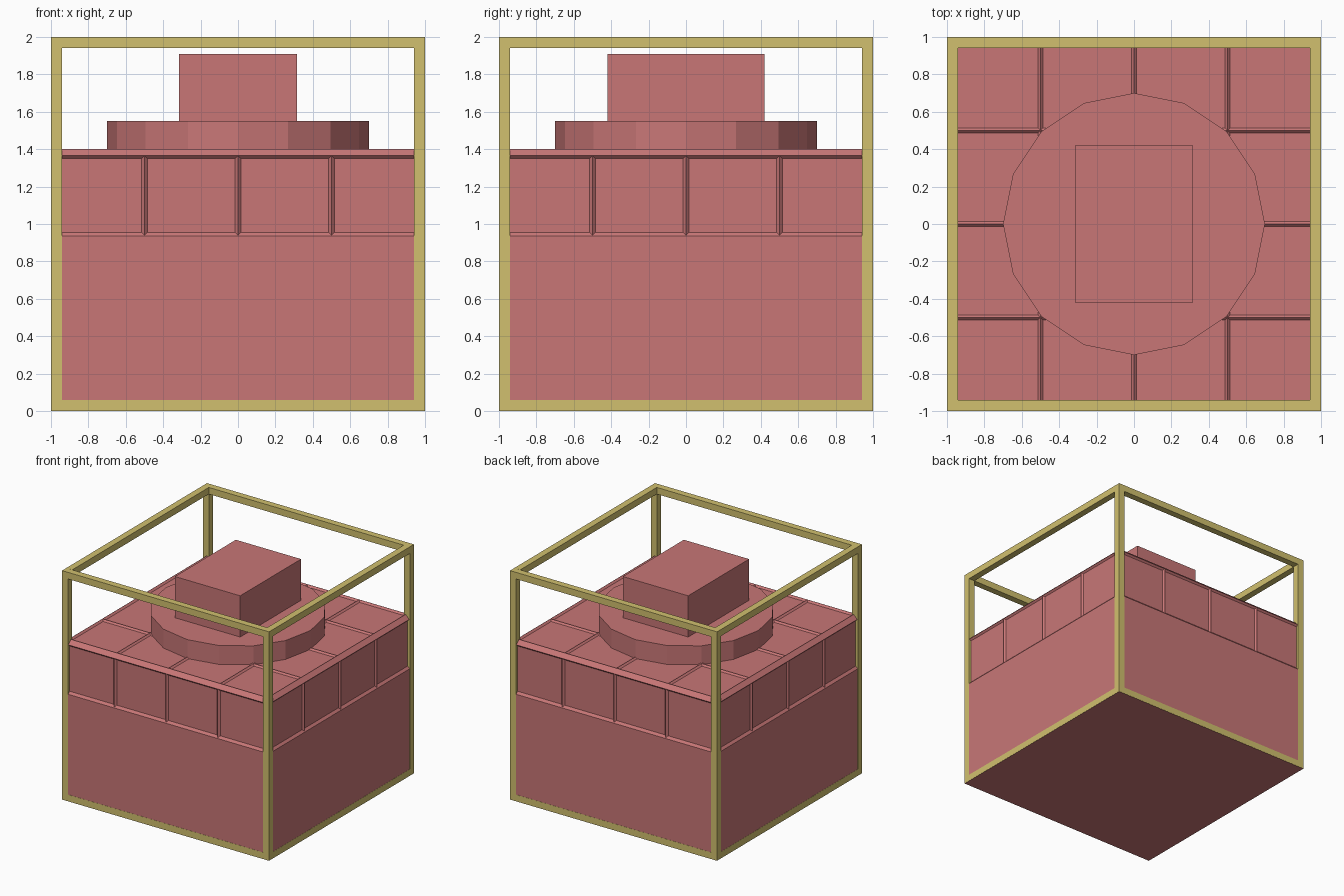
import bpy
import math
from mathutils import Matrix, Vector

if "Cube" in bpy.data.objects:
    bpy.data.objects.remove(bpy.data.objects["Cube"])


def material(name, colour):
    m = bpy.data.materials.new(name)
    m.diffuse_color = (*colour, 1)
    m.use_nodes = True
    m.node_tree.nodes["Principled BSDF"].inputs["Base Color"].default_value = m.diffuse_color
    return m


red = material("dusty_red", (0.58, 0.183, 0.183))
gold = material("pale_gold", (0.64, 0.53, 0.157))


def make(name, verts, faces, mat):
    mesh = bpy.data.meshes.new(name)
    mesh.from_pydata([tuple(v) for v in verts], [], faces)
    mesh.materials.append(mat)
    obj = bpy.data.objects.new(name, mesh)
    bpy.context.collection.objects.link(obj)
    return obj


def loft(name, rings, mat):
    """Skin a stack of equal-sized closed rings and cap both ends."""
    n = len(rings[0])
    verts = [v for ring in rings for v in ring]
    faces = [(k * n + i, k * n + (i + 1) % n, (k + 1) * n + (i + 1) % n, (k + 1) * n + i)
             for k in range(len(rings) - 1) for i in range(n)]
    faces += [tuple(reversed(range(n))), tuple(range(len(verts) - n, len(verts)))]
    return make(name, verts, faces, mat)


def rect(rx, ry, z):
    return [(-rx, -ry, z), (rx, -ry, z), (rx, ry, z), (-rx, ry, z)]


# Main block: plain lower half, ledge, recessed panel band, cornice and rimmed top
S = 0.9988
profile = [(S, 0), (S, 0.935), (0.98, 0.955), (0.98, 1.35), (0.995, 1.365),
           (0.96, 1.40), (0.958, 1.40), (0.943, 1.385)]
loft("main_block", [rect(r, r, z) for r, z in profile], red)


# Triangular ribs dividing the band and the top into panels
def rib(name, start, end, side, out, turn=Matrix()):
    start, end, side, out = map(Vector, (start, end, side, out))
    rings = [[turn @ (p - side * 0.02 - out * 0.02), turn @ (p + side * 0.02 - out * 0.02),
              turn @ p] for p in (start, end)]
    return loft(name, rings, red)


for k in range(4):
    turn = Matrix.Rotation(k * math.pi / 2, 4, 'Z')
    for x in (-0.5, 0, 0.5):
        rib("side_rib", (x, -0.995, 0.94), (x, -0.995, 1.364), (1, 0, 0), (0, -1, 0), turn)
for x in (-0.5, 0, 0.5):
    for k in range(2):
        turn = Matrix.Rotation(k * math.pi / 2, 4, 'Z')
        rib("top_rib", (x, 0.959, 1.3995), (x, -0.959, 1.3995), (1, 0, 0), (0, 0, 1), turn)

# Sixteen-sided disc and the box on it
loft("round_base", [[(0.7 * math.cos(math.tau * i / 16), 0.7 * math.sin(math.tau * i / 16), z)
                     for i in range(16)] for z in (1.38, 1.55)], red)
loft("top_box", [rect(0.315, 0.42, z) for z in (1.545, 1.91)], red)

# Square-section open frame along all twelve cube edges
T = 0.058
C = 1 - T / 2


def bar(name, centre, size):
    bottom, top = (rect(size[0] / 2, size[1] / 2, s * size[2] / 2) for s in (-1, 1))
    obj = loft(name, [bottom, top], gold)
    obj.location = centre


for a in (-C, C):
    for b in (-C, C):
        bar("frame_post", (a, b, 1.0005), (T, T, 1.999))
        bar("frame_rail_x", (0, a, 1.0005 + b * 0.9995), (2 - 2 * T, T, T))
        bar("frame_rail_y", (a, 0, 1.0005 + b * 0.9995), (T, 2 - 2 * T, T))
